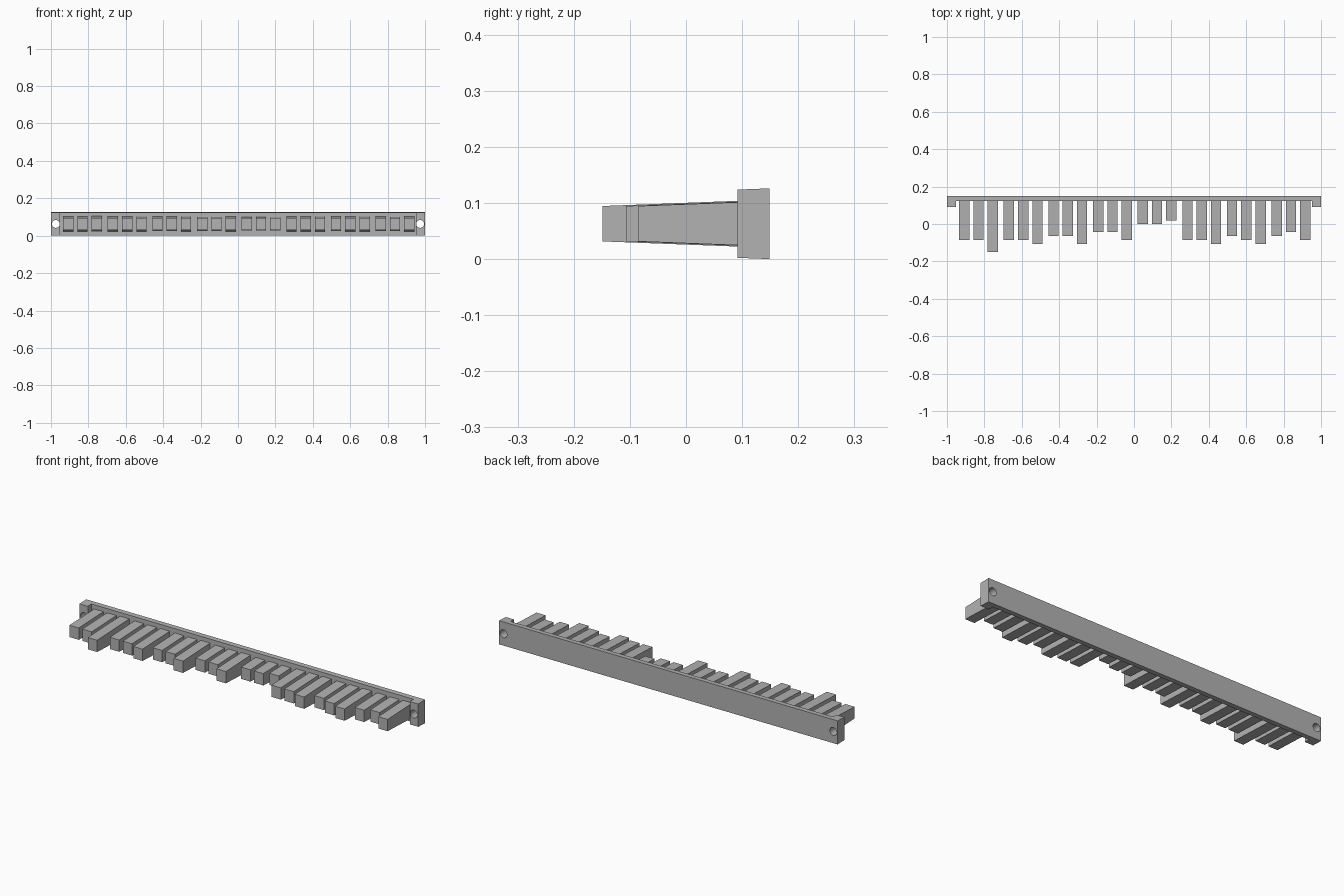
import bpy
import bmesh
import math

cube = bpy.data.objects.get("Cube")
if cube:
    bpy.data.objects.remove(cube, do_unlink=True)

grey = bpy.data.materials.new("plain grey")
grey.use_nodes = True
grey.diffuse_color = (0.45, 0.45, 0.45, 1)
grey.node_tree.nodes["Principled BSDF"].inputs["Base Color"].default_value = (0.45, 0.45, 0.45, 1)

DRAFT = math.tan(math.radians(2.2))
MID_Z = 0.063
BACK, RAIL_FRONT, TAB_FRONT = 0.149, 0.122, 0.092


def drafted_slab(name, plan, half_height):
    """Extrude a plan outline up and down; half_height(y) sets the draft."""
    bm = bmesh.new()
    low = [bm.verts.new((x, y, MID_Z - half_height(y))) for x, y in plan]
    high = [bm.verts.new((x, y, MID_Z + half_height(y))) for x, y in plan]
    bm.faces.new(low)
    bm.faces.new(high)
    n = len(plan)
    for i in range(n):
        j = (i + 1) % n
        bm.faces.new((low[i], low[j], high[j], high[i]))
    bmesh.ops.recalc_face_normals(bm, faces=bm.faces)
    mesh = bpy.data.meshes.new(name)
    bm.to_mesh(mesh)
    bm.free()
    mesh.materials.append(grey)
    obj = bpy.data.objects.new(name, mesh)
    bpy.context.collection.objects.link(obj)
    return obj


# Back rail with a forward tab at each end
half_plan = [(1, BACK), (1, TAB_FRONT), (0.951, TAB_FRONT), (0.951, RAIL_FRONT)]
plan = half_plan + [(-x, y) for x, y in reversed(half_plan)]
rail = drafted_slab("rail", plan, lambda y: MID_Z - (BACK - y) * DRAFT)

# Mounting hole through each tab
for side, x in (("left", 0.974), ("right", -0.974)):
    bpy.ops.mesh.primitive_cylinder_add(vertices=24, radius=0.021, depth=0.3,
                                        location=(x, 0.12, MID_Z),
                                        rotation=(math.pi / 2, 0, 0))
    cutter = bpy.context.object
    cutter.name = side + "_hole_cutter"
    cutter.data.materials.append(grey)
    cutter.hide_render = True
    cutter.hide_viewport = True
    cut = rail.modifiers.new(side + " hole", "BOOLEAN")
    cut.operation = "DIFFERENCE"
    cut.solver = "EXACT"
    cut.object = cutter

# Teeth in groups of three; each digit is how many steps short of the longest
steps = "330 332 442 553 778 332 432 453"
for g, group in enumerate(steps.split()):
    for t, digit in enumerate(group):
        x = -0.908 + g * 0.2387 + t * 0.0765
        tip = -0.149 + int(digit) * 0.0211
        root = RAIL_FRONT + 0.004
        w = 0.0275
        drafted_slab(f"tooth_{g * 3 + t + 1}",
                     [(x - w, tip), (x + w, tip), (x + w, root), (x - w, root)],
                     lambda y: 0.0315 + (y - tip) * DRAFT)
